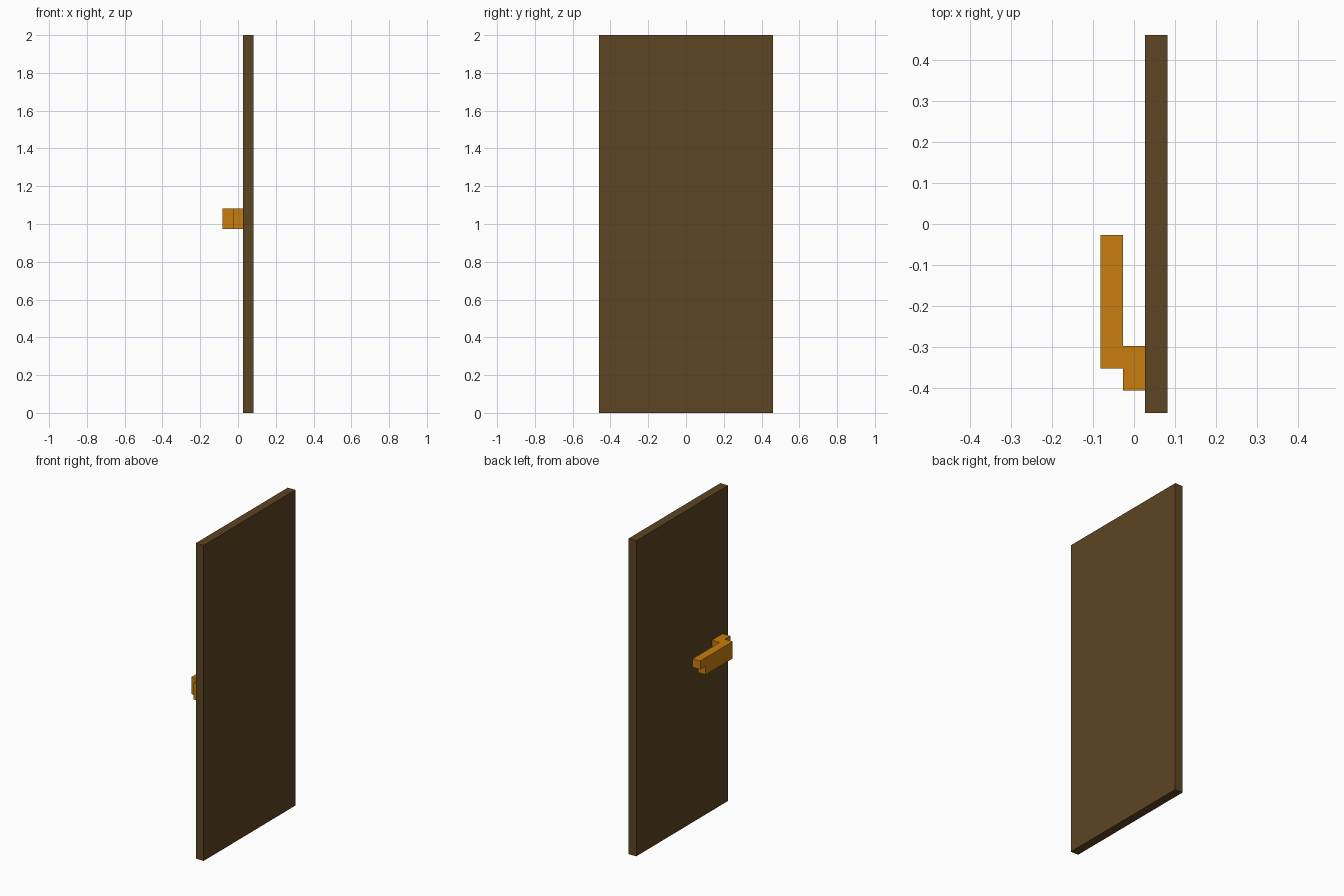
import bpy
import bmesh

if "Cube" in bpy.data.objects:
    bpy.data.objects.remove(bpy.data.objects["Cube"])

U = 2.0 / 37  # module size: the door is 1 x 17 x 37 modules


def material(name, rgb):
    m = bpy.data.materials.new(name)
    lin = [((c / 255 + 0.055) / 1.055) ** 2.4 if c > 10 else c / 255 / 12.92 for c in rgb]
    m.diffuse_color = (*lin, 1)
    m.use_nodes = True
    m.node_tree.nodes["Principled BSDF"].inputs["Base Color"].default_value = m.diffuse_color
    return m


def extrude_profile(name, pts, axis, lo, hi, mat):
    """Extrude a closed 2D profile (in modules) along x or z."""
    bm = bmesh.new()
    if axis == 'x':
        verts = [bm.verts.new((lo * U, a * U, b * U)) for a, b in pts]
        move = ((hi - lo) * U, 0, 0)
    else:
        verts = [bm.verts.new((a * U, b * U, lo * U)) for a, b in pts]
        move = (0, 0, (hi - lo) * U)
    face = bm.faces.new(verts)
    ext = bmesh.ops.extrude_face_region(bm, geom=[face], use_keep_orig=True)
    new = [v for v in ext['geom'] if isinstance(v, bmesh.types.BMVert)]
    bmesh.ops.translate(bm, verts=new, vec=move)
    bmesh.ops.recalc_face_normals(bm, faces=bm.faces)
    me = bpy.data.meshes.new(name)
    bm.to_mesh(me)
    bm.free()
    me.materials.append(mat)
    ob = bpy.data.objects.new(name, me)
    bpy.context.collection.objects.link(ob)
    return ob


wood = material("dark_wood", (93, 69, 35))
brass = material("orange_brass", (201, 125, 14))

# Door slab
extrude_profile("door_panel", [(0.5, -8.5), (1.5, -8.5), (1.5, 8.5), (0.5, 8.5)],
                'z', 0, 37, wood)

# Handle mount joining the lever to the door
extrude_profile("handle_mount", [(-0.5, -7.5), (0.5, -7.5), (0.5, -5.5), (-0.5, -5.5)],
                'z', 18, 20, brass)

# Lever with a step under its free end
extrude_profile("handle_lever",
                [(-6.5, 18), (-1.5, 18), (-1.5, 19), (-0.5, 19), (-0.5, 20), (-6.5, 20)],
                'x', -1.5, -0.5, brass)
